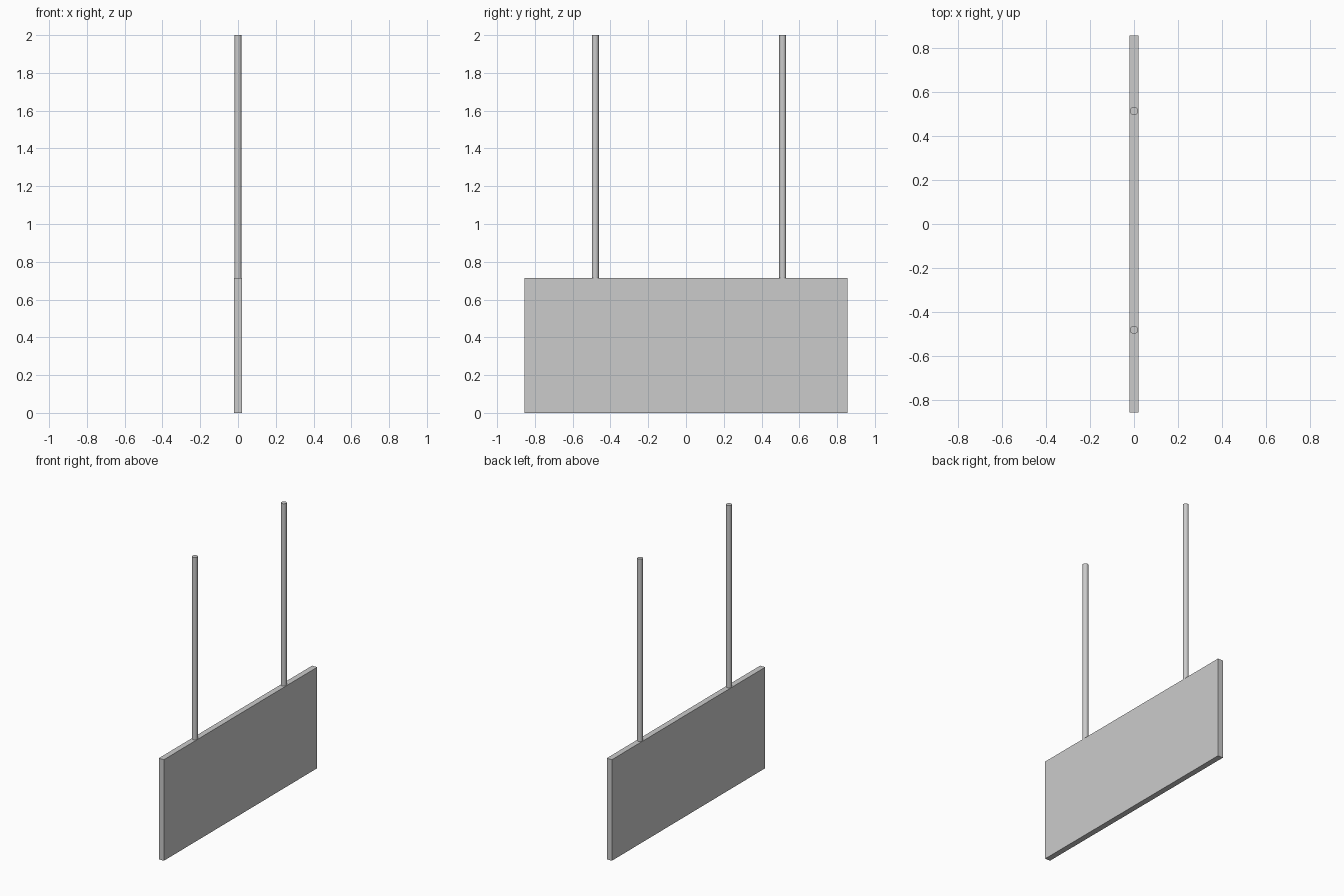
import bpy

if "Cube" in bpy.data.objects:
    bpy.data.objects.remove(bpy.data.objects["Cube"])

PANEL_H = 0.713
TOP = 2.0

# Flat hanging panel
bpy.ops.mesh.primitive_cube_add(size=1, location=(0, 0, PANEL_H / 2))
panel = bpy.context.object
panel.name = "sign_panel"
panel.scale = (0.04, 1.71, PANEL_H)
bpy.ops.object.transform_apply(location=False, rotation=False, scale=True)


# Round hanger rods standing on the panel's top edge
def rod(name, y):
    bpy.ops.mesh.primitive_cylinder_add(
        vertices=24, radius=0.0185, depth=TOP - PANEL_H,
        location=(0, y, (TOP + PANEL_H) / 2))
    bpy.context.object.name = name
    bpy.ops.object.shade_smooth_by_angle()


for name, y in (("hanger_rod_near", -0.48), ("hanger_rod_far", 0.512)):
    rod(name, y)
